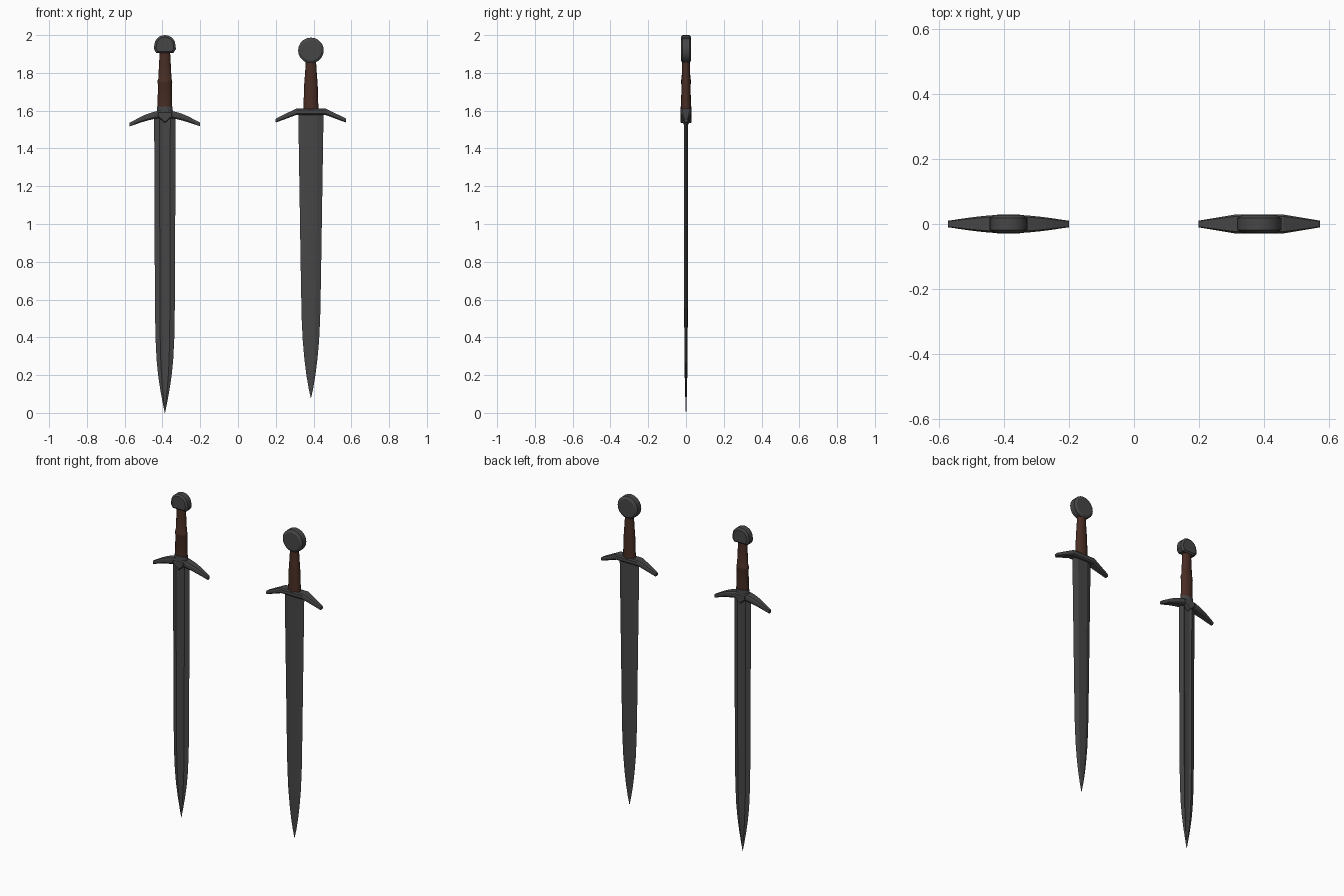
import bpy, math
from mathutils import Vector

if "Cube" in bpy.data.objects:
    bpy.data.objects.remove(bpy.data.objects["Cube"])


def material(name, rgb):
    m = bpy.data.materials.new(name)
    m.diffuse_color = (*rgb, 1)
    m.use_nodes = True
    m.node_tree.nodes["Principled BSDF"].inputs["Base Color"].default_value = m.diffuse_color
    return m


steel = material("dark steel", (0.062, 0.062, 0.063))
leather = material("brown leather", (0.065, 0.026, 0.017))


def loft(name, rings, mat, smooth=None):
    """Skin a list of equal-length point rings and cap both ends."""
    n = len(rings[0])
    verts = [p for r in rings for p in r]
    faces = [(i * n + j, i * n + (j + 1) % n, (i + 1) * n + (j + 1) % n, (i + 1) * n + j)
             for i in range(len(rings) - 1) for j in range(n)]
    faces += [tuple(range(n))[::-1], tuple(range((len(rings) - 1) * n, len(rings) * n))]
    me = bpy.data.meshes.new(name)
    me.from_pydata(verts, [], faces)
    me.materials.append(mat)
    ob = bpy.data.objects.new(name, me)
    bpy.context.collection.objects.link(ob)
    bpy.context.view_layer.objects.active = ob
    ob.select_set(True)
    bpy.ops.object.mode_set(mode='EDIT')
    bpy.ops.mesh.select_all(action='SELECT')
    bpy.ops.mesh.normals_make_consistent(inside=False)
    bpy.ops.object.mode_set(mode='OBJECT')
    if smooth:
        bpy.ops.object.shade_smooth_by_angle(angle=math.radians(smooth))
    ob.select_set(False)
    return ob


def blade(name, cx, stations, fuller):
    """Double-edged blade; stations are (z, half width, half thickness)."""
    rings = []
    for z, w, t in stations:
        half = [(1, 0), (0.5, 1), (0.28, fuller), (-0.28, fuller), (-0.5, 1)]
        sec = half + [(-x, -y) for x, y in half]
        rings.append([(cx + x * w, y * t, z) for x, y in sec])
    return loft(name, rings, steel)


def grip(name, cx, stations, mat):
    """Oval grip; stations are (z, half width, half depth)."""
    return loft(name, [[(cx + w * math.cos(k * math.tau / 16), d * math.sin(k * math.tau / 16), z)
                        for k in range(16)] for z, w, d in stations], mat, 40)


def guard(name, cx, stations):
    """Crossguard mirrored about cx; stations are (x, bottom z, top z, half depth)."""
    full = [(-x, b, t, d) for x, b, t, d in stations[::-1] if x > 0] + stations
    rings = []
    for x, b, t, d in full:
        c = (t - b) * 0.22
        rings.append([(cx + x, -d * 0.75, b), (cx + x, d * 0.75, b), (cx + x, d, b + c),
                      (cx + x, d, t - c), (cx + x, d * 0.8, t), (cx + x, -d * 0.8, t),
                      (cx + x, -d, t - c), (cx + x, -d, b + c)])
    return loft(name, rings, steel)


def plate(name, cx, cz, outline, layers):
    """Outline in x,z stacked along y; layers are (y, scale)."""
    return loft(name, [[(cx + x * s, y, cz + z * s) for x, z in outline] for y, s in layers],
                steel, 25)


L, R = -0.387, 0.386
LAYERS = [(-0.027, 0.8), (-0.018, 1), (0.018, 1), (0.027, 0.8)]

# Left sword: nearly parallel blade with a fuller
blade("left_blade", L, [(0.0, 0.001, 0.001), (0.05, 0.011, 0.003), (0.12, 0.024, 0.005),
                        (0.2, 0.036, 0.007), (0.28, 0.044, 0.008), (0.4, 0.05, 0.009),
                        (0.6, 0.053, 0.01), (1.59, 0.057, 0.011)], 0.55)

# Left curved guard with pointed centre block and collar
arc = []
for i in range(9):
    t = i / 8
    arc.append((0.187 * t - 0.004 * t * (t < 1), 1.563 - 0.046 * t ** 1.6,
                1.602 - 0.066 * t ** 1.8, 0.029 - 0.019 * t ** 1.7))
guard("left_guard", L, arc)
plate("left_guard_point", L, 1.57,
      [(-0.04, 0.025), (-0.04, 0), (0, -0.035), (0.04, 0), (0.04, 0.025)],
      [(-0.03, 0.85), (-0.024, 1), (0.024, 1), (0.03, 0.85)])
grip("left_collar", L, [(1.585, 0.042, 0.029), (1.622, 0.041, 0.028)], steel)

# Left two-stage leather grip
grip("left_grip", L, [(1.61, 0.039, 0.025), (1.742, 0.037, 0.025), (1.748, 0.039, 0.027),
                      (1.762, 0.038, 0.026), (1.768, 0.035, 0.023), (1.85, 0.031, 0.021),
                      (1.92, 0.027, 0.02)], leather)

# Left domed pommel
dome = [(-0.045, -0.042), (0.045, -0.042), (0.058, -0.022), (0.057, -0.005)]
dome += [(0.055 * math.cos(a), 0.003 + 0.05 * math.sin(a))
         for a in [math.pi * k / 10 for k in range(1, 10)]]
dome += [(-0.057, -0.005), (-0.058, -0.022)]
plate("left_pommel", L, 1.947, dome, LAYERS)

# Right sword: steadily tapering blade
blade("right_blade", R, [(0.08, 0.001, 0.001), (0.13, 0.012, 0.003), (0.2, 0.024, 0.005),
                         (0.28, 0.034, 0.007), (0.38, 0.043, 0.008), (0.5, 0.049, 0.009),
                         (0.7, 0.053, 0.01), (1.59, 0.067, 0.011)], 1.0)

# Right angular guard with straight drooping arms
guard("right_guard", R, [(0, 1.578, 1.612, 0.029), (0.075, 1.578, 1.612, 0.029),
                         (0.183, 1.538, 1.56, 0.011), (0.187, 1.541, 1.556, 0.01)])

# Right leather grip
grip("right_grip", R, [(1.6, 0.04, 0.027), (1.735, 0.036, 0.024), (1.8, 0.031, 0.022),
                       (1.88, 0.026, 0.02)], leather)

# Right wheel pommel
wheel = [(0.068 * math.cos(k * math.tau / 20), 0.068 * math.sin(k * math.tau / 20))
         for k in range(20)]
plate("right_pommel", R, 1.919, wheel, LAYERS)
